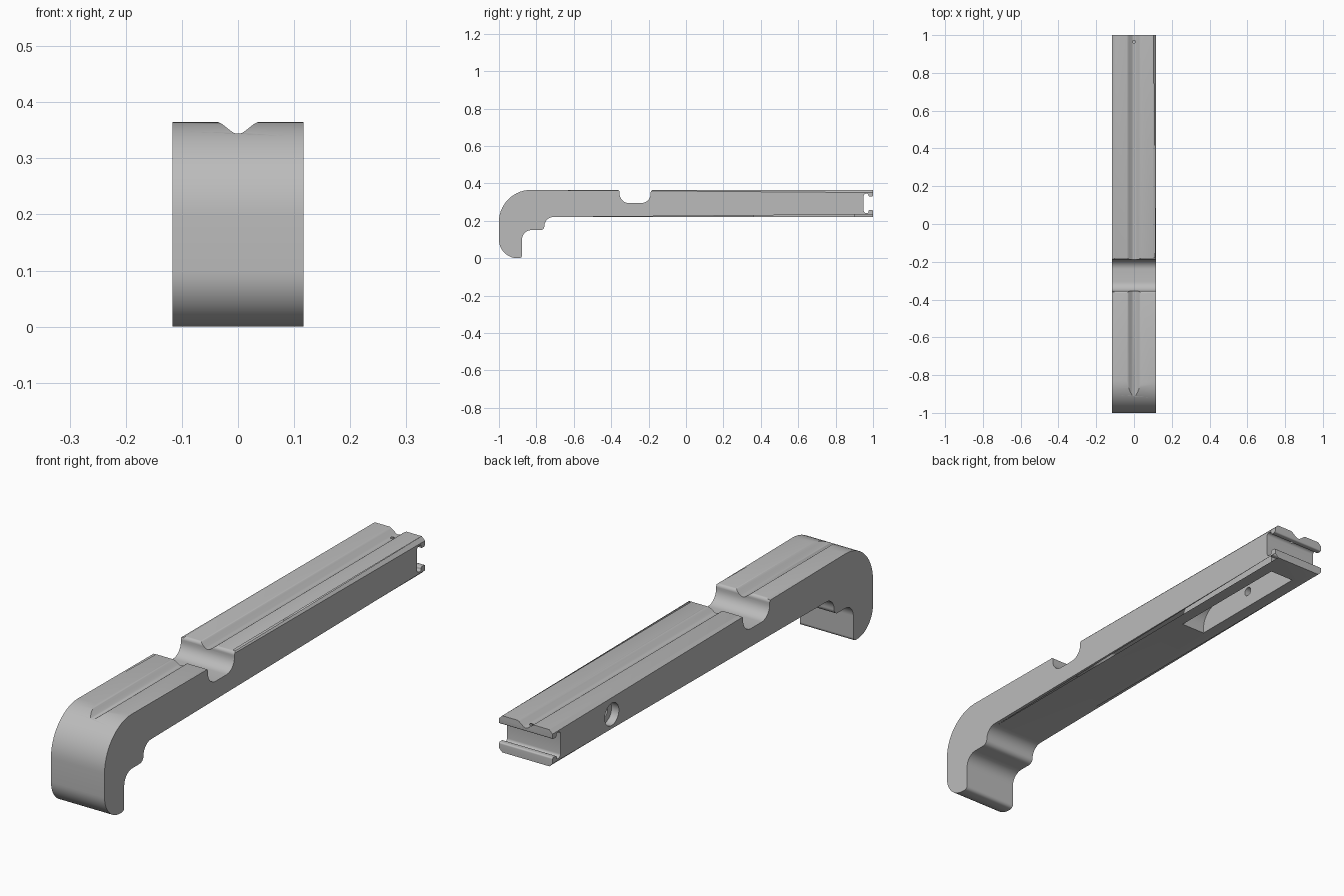
import bpy, bmesh, math
from mathutils import Vector

if "Cube" in bpy.data.objects:
    bpy.data.objects.remove(bpy.data.objects["Cube"], do_unlink=True)

grey = bpy.data.materials.new("mid_grey")
grey.use_nodes = True
colour = (0.5, 0.5, 0.5, 1)
grey.diffuse_color = colour
grey.node_tree.nodes["Principled BSDF"].inputs["Base Color"].default_value = colour


def rounded(corners, steps=10):
    """Round each (u, v, radius) corner of a closed outline."""
    out = []
    n = len(corners)
    for i, (u, v, r) in enumerate(corners):
        p = Vector((u, v))
        if r == 0:
            out.append(p)
            continue
        a = (Vector(corners[i - 1][:2]) - p).normalized()
        b = (Vector(corners[(i + 1) % n][:2]) - p).normalized()
        half = a.angle(b) / 2
        centre = p + (a + b).normalized() * (r / math.sin(half))
        start = p + a * (r / math.tan(half)) - centre
        end = p + b * (r / math.tan(half)) - centre
        sweep = start.angle(end)
        for k in range(steps + 1):
            t = k / steps
            out.append(centre + (start * math.sin((1 - t) * sweep)
                                 + end * math.sin(t * sweep)) / math.sin(sweep))
    return out


def prism(name, outline, low, high, axis="x", chamfer=0):
    """Extrude an outline along x (outline is y, z) or y (outline is x, z)."""
    def place(p, d):
        return (d, p.x, p.y) if axis == "x" else (p.x, d, p.y)
    bm = bmesh.new()
    ends = [[bm.verts.new(place(p, d)) for p in outline] for d in (low, high)]
    caps = [bm.faces.new(ring) for ring in ends]
    n = len(outline)
    for i in range(n):
        j = (i + 1) % n
        bm.faces.new((ends[0][i], ends[0][j], ends[1][j], ends[1][i]))
    if chamfer:
        edges = [e for cap in caps for e in cap.edges]
        bmesh.ops.bevel(bm, geom=edges, offset=chamfer, segments=1,
                        affect="EDGES", clamp_overlap=False)
    bmesh.ops.recalc_face_normals(bm, faces=bm.faces)
    mesh = bpy.data.meshes.new(name)
    bm.to_mesh(mesh)
    bm.free()
    mesh.materials.append(grey)
    obj = bpy.data.objects.new(name, mesh)
    bpy.context.collection.objects.link(obj)
    return obj


def circle(y, z, r, n=40):
    return [Vector((y + r * math.cos(math.tau * k / n),
                    z + r * math.sin(math.tau * k / n))) for k in range(n)]


# Hooked bar with chamfered sides
TOP, BASE, HALF = 0.365, 0.22, 0.117
body = prism("hooked_bar", rounded([
    (1.05, TOP, 0), (-1, TOP, 0.17), (-1, 0, 0.1), (-0.877, 0, 0.015),
    (-0.877, 0.15, 0.05), (-0.757, 0.15, 0.022), (-0.757, BASE, 0.048),
    (1.05, BASE, 0)], 14), -HALF, HALF, chamfer=0.0145)

LID = TOP + 0.0005
cutters = [
    # Cross notch with softened lips
    prism("notch_cutter", rounded([
        (-0.42, 0.45, 0), (-0.42, LID, 0), (-0.355, LID, 0.014),
        (-0.355, 0.295, 0.05), (-0.189, 0.295, 0.05), (-0.189, LID, 0.014),
        (-0.12, LID, 0), (-0.12, 0.45, 0)]), -0.2, 0.2),
    # Soft V groove along the top
    prism("groove_cutter", rounded([
        (-0.09, 0.45, 0), (-0.09, LID, 0), (-0.034, LID, 0.025),
        (0, 0.339, 0.018), (0.034, LID, 0.025), (0.09, LID, 0),
        (0.09, 0.45, 0)], 6), -1.2, 1.2, axis="y"),
    # Square back end with an undercut slot
    prism("end_slot_cutter", rounded([
        (1.2, 0.1, 0), (1.2, 0.5, 0), (1, 0.5, 0), (1, 0.33, 0.006),
        (0.975, 0.33, 0.006), (0.975, 0.345, 0.006), (0.95, 0.345, 0.012),
        (0.95, 0.242, 0.012), (0.975, 0.242, 0.006), (0.975, 0.257, 0.006),
        (1, 0.257, 0.006), (1, 0.1, 0)], 5), -0.2, 0.2),
    # Pocket in the underside
    prism("pocket_cutter", rounded([
        (0.36, 0.1, 0), (0.9, 0.1, 0), (0.9, 0.32, 0), (0.36, 0.32, 0.08)]),
        -0.053, 0.053),
    # Stepped screw hole in one side
    prism("wide_hole_cutter", circle(0.63, 0.288, 0.044), -0.2, -0.085),
    prism("screw_hole_cutter", circle(0.63, 0.288, 0.018, 24), -0.19, -0.03),
]

bpy.context.view_layer.objects.active = body
for cutter in cutters:
    cutter.hide_render = True
    mod = body.modifiers.new(cutter.name, "BOOLEAN")
    mod.operation = "DIFFERENCE"
    mod.solver = "EXACT"
    mod.object = cutter
    bpy.ops.object.modifier_apply(modifier=mod.name)
    bpy.data.objects.remove(cutter, do_unlink=True)

bpy.ops.object.select_all(action="DESELECT")
body.select_set(True)
bpy.ops.object.shade_smooth_by_angle(angle=math.radians(30))
